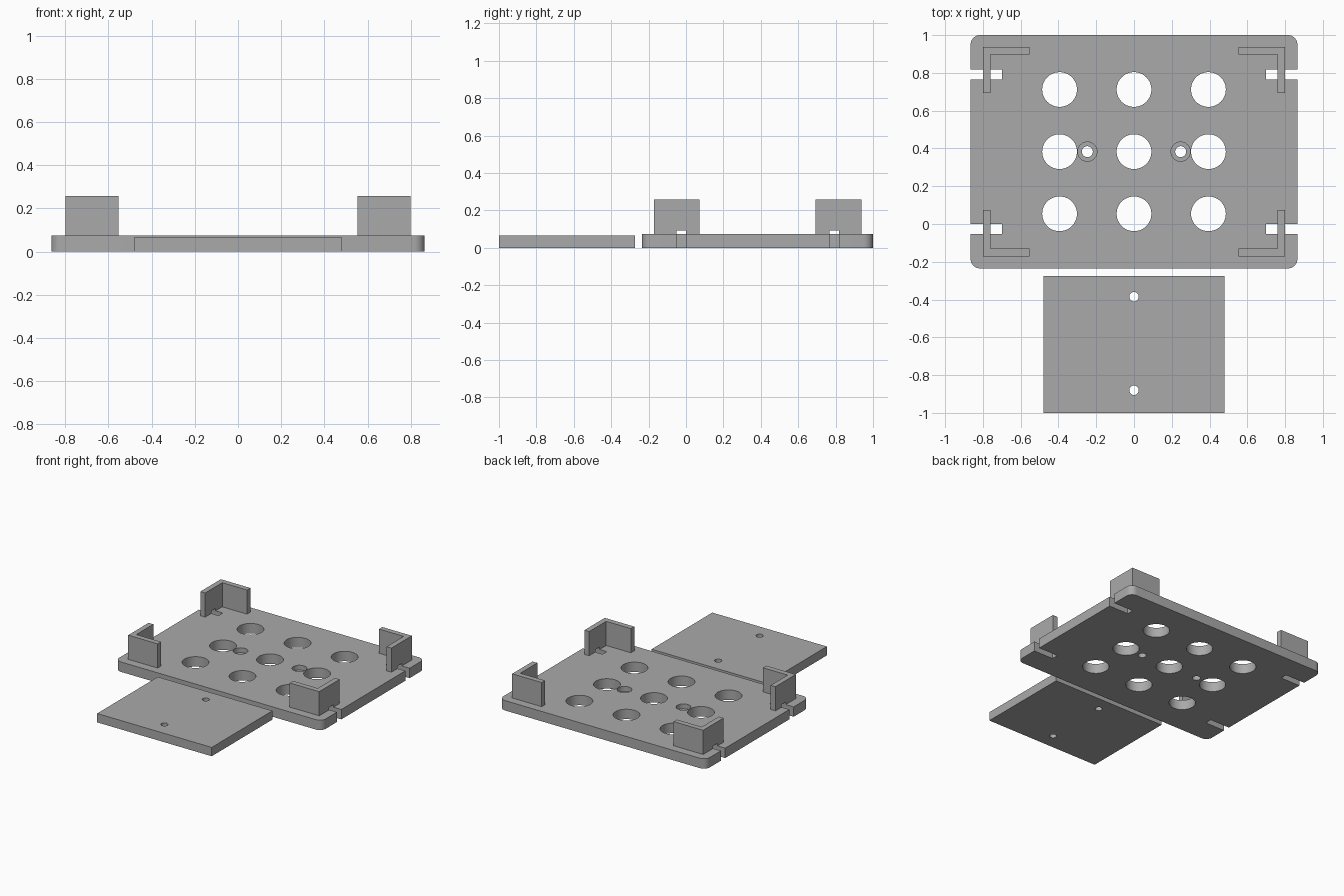
import bpy, bmesh, math
from mathutils import Matrix

if "Cube" in bpy.data.objects:
    bpy.data.objects.remove(bpy.data.objects["Cube"])

CY = 0.383            # middle of the tray in y
BASE_H, SLOT_TOP, WALL_TOP = 0.075, 0.094, 0.258

grey = bpy.data.materials.new("grey plastic")
grey.diffuse_color = (0.4, 0.4, 0.4, 1)
grey.use_nodes = True
grey.node_tree.nodes["Principled BSDF"].inputs["Base Color"].default_value = grey.diffuse_color


def box(bm, x0, x1, y0, y1, z0, z1):
    m = Matrix.Translation(((x0 + x1) / 2, (y0 + y1) / 2, (z0 + z1) / 2))
    m = m @ Matrix.Diagonal((abs(x1 - x0), abs(y1 - y0), z1 - z0, 1))
    return bmesh.ops.create_cube(bm, size=1, matrix=m)["verts"]


def cylinder(bm, x, y, r, z0, z1, sides=48):
    bmesh.ops.create_cone(bm, cap_ends=True, segments=sides, radius1=r, radius2=r,
                          depth=z1 - z0, matrix=Matrix.Translation((x, y, (z0 + z1) / 2)))


def make(name, bm, cutters=()):
    bmesh.ops.recalc_face_normals(bm, faces=bm.faces)
    me = bpy.data.meshes.new(name)
    bm.to_mesh(me)
    bm.free()
    ob = bpy.data.objects.new(name, me)
    bpy.context.collection.objects.link(ob)
    me.materials.append(grey)
    bpy.ops.object.select_all(action='DESELECT')
    bpy.context.view_layer.objects.active = ob
    ob.select_set(True)
    for c in cutters:
        mod = ob.modifiers.new("cut", 'BOOLEAN')
        mod.operation, mod.solver, mod.object = 'DIFFERENCE', 'EXACT', c
        bpy.ops.object.modifier_apply(modifier=mod.name)
    bpy.ops.object.shade_smooth_by_angle(angle=math.radians(30))
    return ob


def cutter(name, bm):
    ob = make(name, bm)
    ob.hide_render = True
    ob.display_type = 'WIRE'
    return ob


# Cutters: strap slots, 3 x 3 vent holes, stepped screw holes, cover holes
bm = bmesh.new()
for sx in (-1, 1):
    for sy in (-1, 1):
        box(bm, sx * 0.70, sx * 0.95, CY + sy * 0.383, CY + sy * 0.435, -0.05, SLOT_TOP)
slots = cutter("slot_cutter", bm)

bm = bmesh.new()
for i in (-1, 0, 1):
    for j in (-1, 0, 1):
        cylinder(bm, i * 0.394, CY + j * 0.329, 0.092, -0.05, 0.15)
for sx in (-1, 1):
    cylinder(bm, sx * 0.247, CY, 0.029, -0.05, 0.15, 32)
holes = cutter("hole_cutter", bm)

bm = bmesh.new()
for sx in (-1, 1):
    cylinder(bm, sx * 0.247, CY, 0.051, 0.038, 0.15, 32)
recesses = cutter("recess_cutter", bm)

bm = bmesh.new()
for y in (-0.385, -0.88):
    cylinder(bm, 0, y, 0.025, -0.05, 0.15, 32)
cover_holes = cutter("cover_hole_cutter", bm)

# Tray base with rounded corners
bm = bmesh.new()
box(bm, -0.865, 0.865, -0.235, 1.0, 0, BASE_H)
upright = [e for e in bm.edges if abs(e.verts[0].co.z - e.verts[1].co.z) > 0.01]
bmesh.ops.bevel(bm, geom=upright, offset=0.05, segments=8, profile=0.5, affect='EDGES')
make("tray_base", bm, (slots, holes, recesses))

# L-shaped corner walls, notched above the slots
for sx, xn in ((-1, "left"), (1, "right")):
    for sy, yn in ((-1, "front"), (1, "back")):
        outline = [(0.80, 0.554), (0.553, 0.554), (0.553, 0.514),
                   (0.76, 0.514), (0.76, 0.31), (0.80, 0.31)]
        bm = bmesh.new()
        face = bm.faces.new([bm.verts.new((sx * x, CY + sy * y, BASE_H)) for x, y in outline])
        top = bmesh.ops.extrude_face_region(bm, geom=[face])["geom"]
        bmesh.ops.translate(bm, vec=(0, 0, WALL_TOP - BASE_H),
                            verts=[v for v in top if isinstance(v, bmesh.types.BMVert)])
        make(f"corner_wall_{yn}_{xn}", bm, (slots,))

# Loose cover plate
bm = bmesh.new()
box(bm, -0.48, 0.48, -1.0, -0.274, 0, 0.067)
make("cover_plate", bm, (cover_holes,))

for c in (slots, holes, recesses, cover_holes):
    bpy.data.objects.remove(c)
